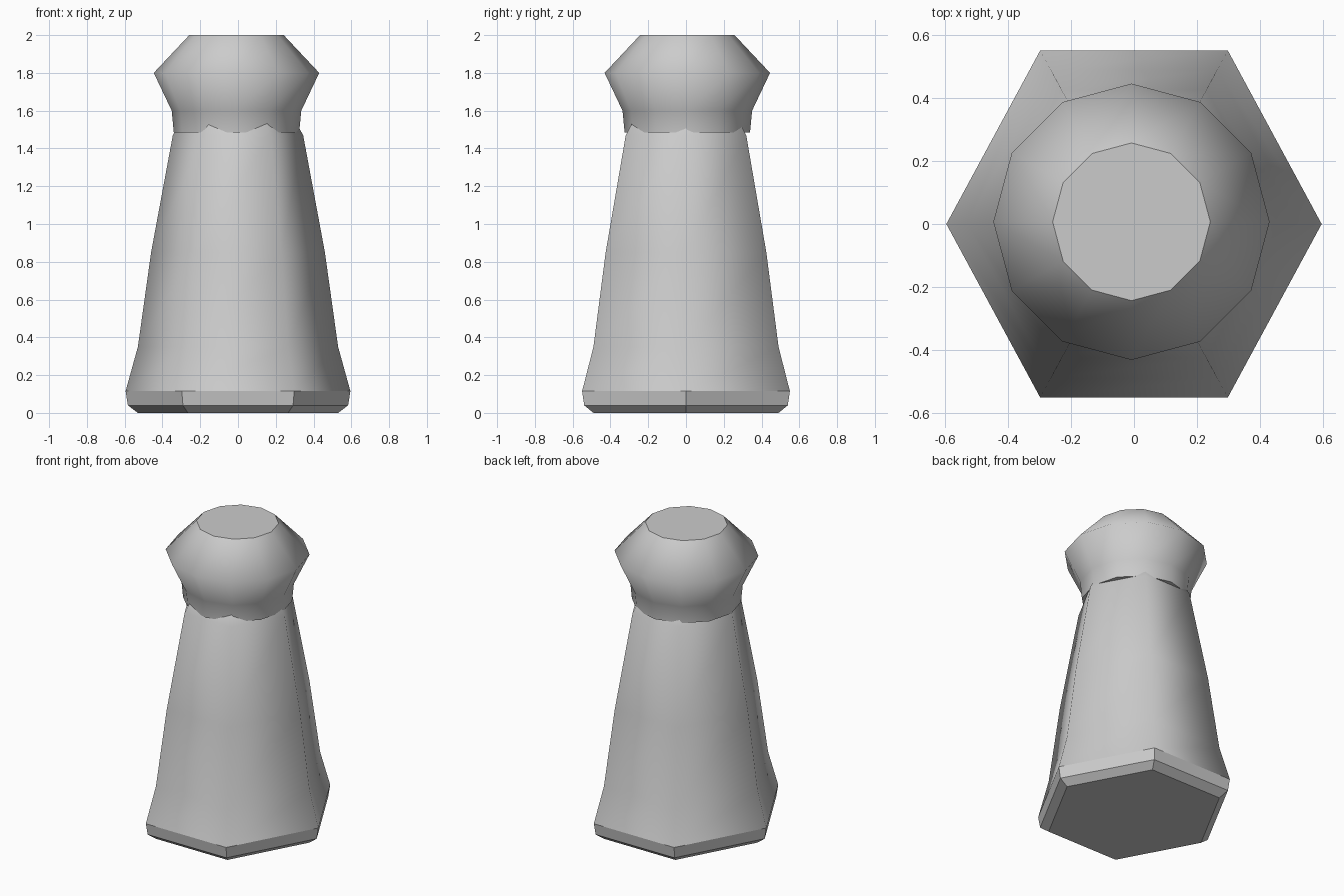
import bpy
import bmesh
from math import cos, sin, pi

if "Cube" in bpy.data.objects:
    bpy.data.objects.remove(bpy.data.objects["Cube"])


def loft(name, sides, rings, y_scale=1.0, centre=(0, 0), smooth=False,
         cap_bottom=True, cap_top=True):
    """Stack polygon rings given as (z, corner radius) and skin them."""
    bm = bmesh.new()
    loops = []
    for z, r in rings:
        loops.append([bm.verts.new((centre[0] + r * cos(2 * pi * i / sides),
                                    centre[1] + r * y_scale * sin(2 * pi * i / sides), z))
                      for i in range(sides)])
    for low, high in zip(loops, loops[1:]):
        for i in range(sides):
            j = (i + 1) % sides
            bm.faces.new((low[i], low[j], high[j], high[i])).smooth = smooth
    caps = []
    if cap_bottom:
        caps.append(bm.faces.new(loops[0][::-1]))
    if cap_top:
        caps.append(bm.faces.new(loops[-1]))
    # crisp rims around the flat caps
    for face in caps:
        for edge in face.edges:
            edge.smooth = False
    mesh = bpy.data.meshes.new(name)
    bm.to_mesh(mesh)
    bm.free()
    obj = bpy.data.objects.new(name, mesh)
    bpy.context.collection.objects.link(obj)
    return obj


HEX_Y = 0.55 / 0.5153  # hexagon is slightly stretched in y

# Flat-shaded hexagonal foot with bevelled underside
loft("base", 6, [(0, 0.53), (0.04, 0.583), (0.115, 0.595)], HEX_Y, cap_top=False)

# Smooth tapering hexagonal body, its shoulder tucked into the head
loft("body", 6, [(0.115, 0.595), (0.35, 0.53), (0.85, 0.46), (1.47, 0.345),
                 (1.54, 0.305)], HEX_Y, smooth=True, cap_bottom=False)

# Twelve-sided head with flared neck and flat top
loft("head", 12, [(1.485, 0.332), (1.6, 0.343), (1.8, 0.438), (2.0, 0.25)],
     centre=(-0.008, 0.007), smooth=True)
